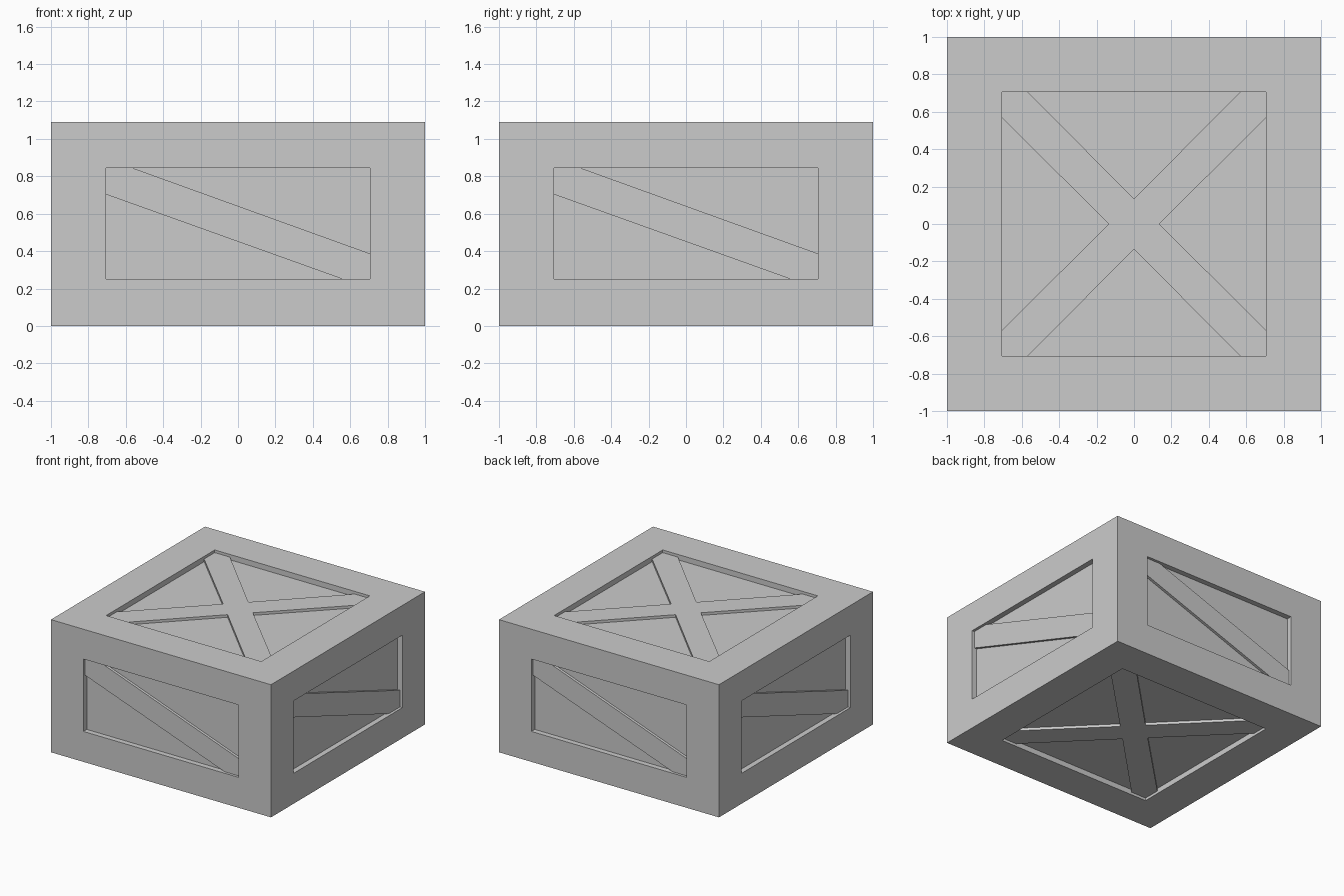
import bpy, bmesh, math
from mathutils import Matrix, Vector

if "Cube" in bpy.data.objects:
    bpy.data.objects.remove(bpy.data.objects["Cube"])

H = 1.09          # crate height
WIN = 0.705       # half width of the recessed windows
Z0, Z1 = 0.25, 0.845
PANEL, BRACE = 0.044, 0.022   # depths below the frame surface


def finish(bm, name):
    bmesh.ops.recalc_face_normals(bm, faces=bm.faces[:])
    mesh = bpy.data.meshes.new(name)
    bm.to_mesh(mesh)
    bm.free()
    obj = bpy.data.objects.new(name, mesh)
    bpy.context.collection.objects.link(obj)
    return obj


def brace(name, outline, matrix):
    """Flat prism: local z = 0 is the frame surface, +z points outward."""
    bm = bmesh.new()
    face = bm.faces.new([bm.verts.new((x, y, -PANEL)) for x, y in outline])
    top = bmesh.ops.extrude_face_region(bm, geom=[face])["geom"]
    for v in top:
        if isinstance(v, bmesh.types.BMVert):
            v.co.z = -BRACE
    bmesh.ops.recalc_face_normals(bm, faces=bm.faces[:])
    bm.transform(matrix)
    return finish(bm, name)


# Crate body: box with a window inset and sunk into every face
bm = bmesh.new()
bmesh.ops.create_cube(bm, size=2, matrix=Matrix.Translation((0, 0, H / 2))
                      @ Matrix.Diagonal((1, 1, H / 2, 1)))
bm.normal_update()
faces = bm.faces[:]
bmesh.ops.inset_individual(bm, faces=faces, thickness=1 - WIN, use_even_offset=True)
bm.normal_update()
for f in faces:
    if abs(f.normal.z) < 0.5:
        for v in f.verts:
            v.co.z = Z1 if v.co.z > H / 2 else Z0
bmesh.ops.inset_individual(bm, faces=faces, thickness=0, depth=0)
for f in faces:
    n = f.normal.copy()
    n = Vector([round(c) for c in n])
    for v in f.verts:
        v.co -= n * PANEL
finish(bm, "crate_body")

# Diagonal plank on each of the four sides
plank = [(-WIN, Z1), (-WIN, 0.703), (0.56, Z0), (WIN, Z0), (WIN, 0.387), (-0.565, Z1)]
for i, side in enumerate(("front", "right", "back", "left")):
    m = (Matrix.Rotation(i * math.pi / 2, 4, 'Z') @ Matrix.Translation((0, -1, 0))
         @ Matrix.Rotation(math.pi / 2, 4, 'X'))
    brace(side + "_brace", plank, m)

# Crossed planks on the lid and the base
cross = []
for k in range(4):
    rot = Matrix.Rotation(k * math.pi / 2, 2)
    cross += [tuple(rot @ Vector(p)) for p in
              ((0.135, 0), (WIN, 0.567), (WIN, WIN), (0.567, WIN))]
brace("top_cross_brace", cross, Matrix.Translation((0, 0, H)))
brace("bottom_cross_brace", cross, Matrix.Rotation(math.pi, 4, 'X'))
